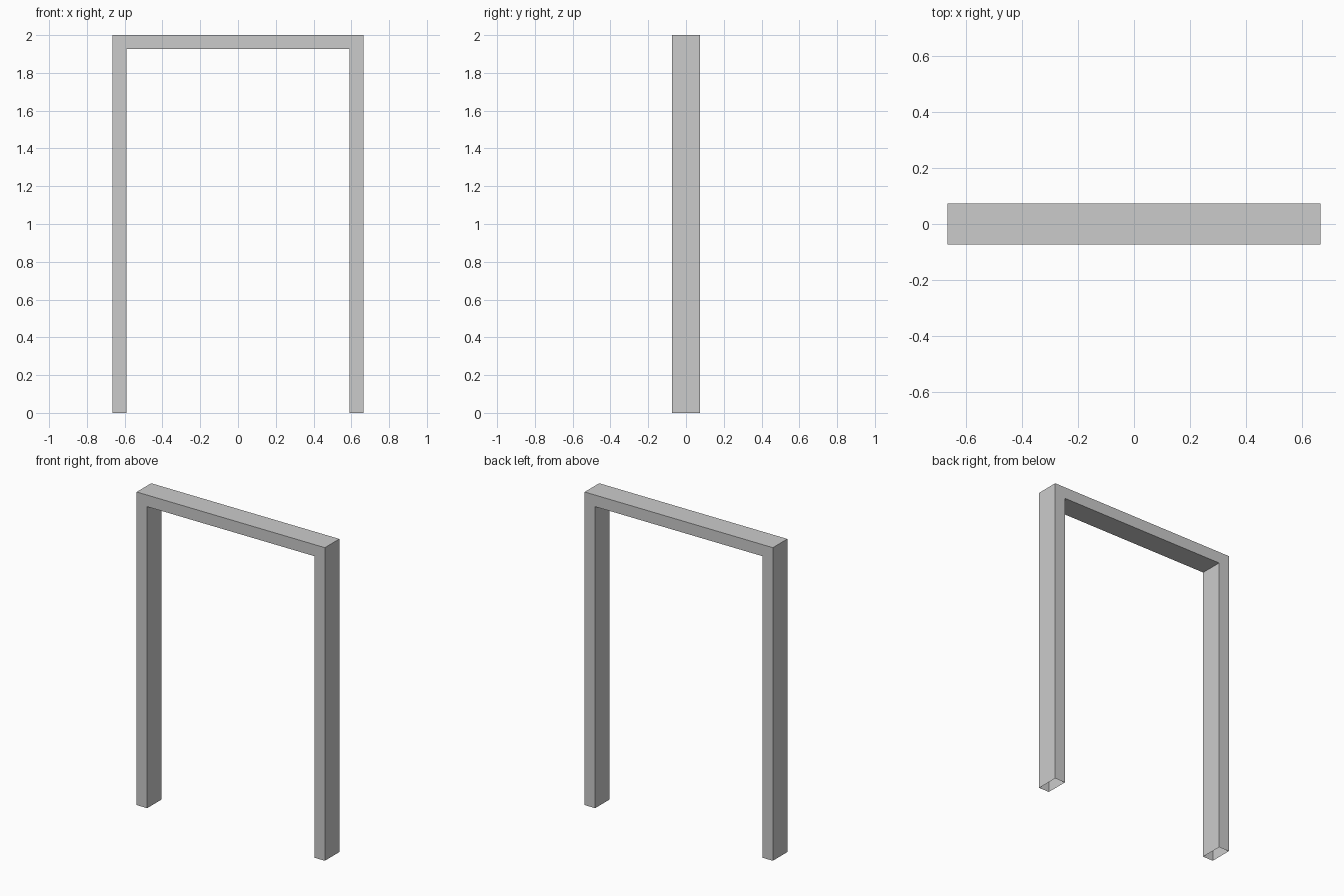
import bpy, bmesh

if "Cube" in bpy.data.objects:
    bpy.data.objects.remove(bpy.data.objects["Cube"])

HALF_W, HEIGHT, DEPTH, BAR = 0.665, 2.0, 0.146, 0.074

# U-shaped front outline: outer edge, then inner edge
inner_w, inner_h = HALF_W - BAR, HEIGHT - BAR
outline = [(-HALF_W, 0), (-HALF_W, HEIGHT), (HALF_W, HEIGHT), (HALF_W, 0),
           (inner_w, 0), (inner_w, inner_h), (-inner_w, inner_h), (-inner_w, 0)]

bm = bmesh.new()
front = bm.faces.new([bm.verts.new((x, -DEPTH / 2, z)) for x, z in outline])

# Extrude through the depth, keeping the front face
res = bmesh.ops.extrude_face_region(bm, geom=[front], use_keep_orig=True)
moved = [g for g in res["geom"] if isinstance(g, bmesh.types.BMVert)]
bmesh.ops.translate(bm, verts=moved, vec=(0, DEPTH, 0))
bmesh.ops.recalc_face_normals(bm, faces=bm.faces[:])

# The legs are hollow and open at the feet
feet = [f for f in bm.faces if all(v.co.z < 1e-4 for v in f.verts)]
bmesh.ops.delete(bm, geom=feet, context='FACES_ONLY')

mesh = bpy.data.meshes.new("door_frame")
bm.to_mesh(mesh)
bm.free()
bpy.context.collection.objects.link(bpy.data.objects.new("door_frame", mesh))
